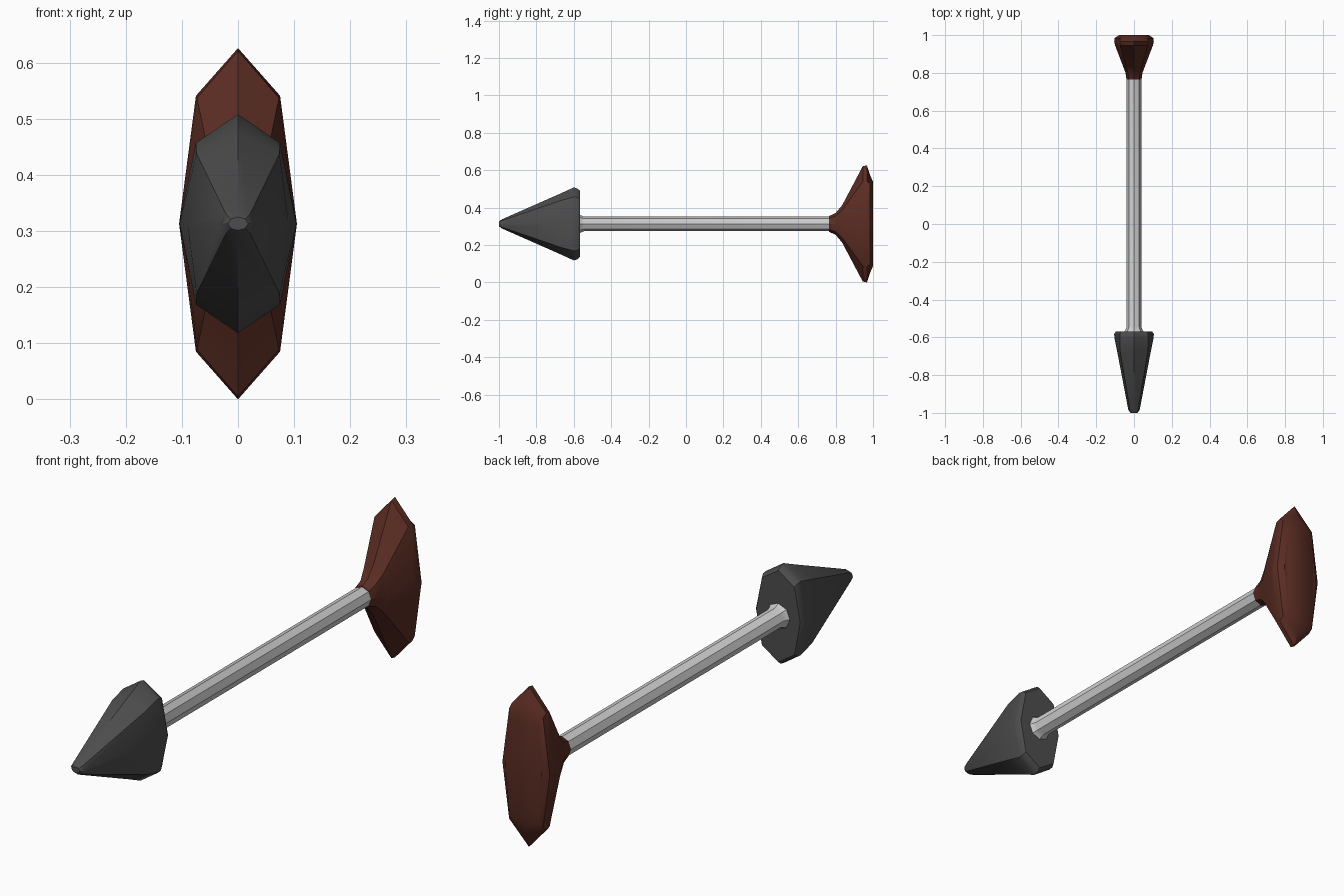
import bpy
import bmesh
import math

cube = bpy.data.objects.get("Cube")
if cube:
    bpy.data.objects.remove(cube, do_unlink=True)

MID = 0.313   # height of the tool's long axis
D = math.sqrt(0.5)


def material(name, color):
    m = bpy.data.materials.new(name)
    m.use_nodes = True
    m.diffuse_color = (*color, 1)
    m.node_tree.nodes["Principled BSDF"].inputs["Base Color"].default_value = (*color, 1)
    return m


def loft(name, rings, mat, angle):
    """Eight-sided loft along y; ring = (y, side radius, top radius[, diagonal x, diagonal z])."""
    bm = bmesh.new()
    loops = []
    for y, rx, rz, *diag in rings:
        dx, dz = diag or (rx * D, rz * D)
        pts = [(rx, 0), (dx, dz), (0, rz), (-dx, dz),
               (-rx, 0), (-dx, -dz), (0, -rz), (dx, -dz)]
        loops.append([bm.verts.new((x, y, MID + z)) for x, z in pts])
    for a, b in zip(loops, loops[1:]):
        for i in range(8):
            j = (i + 1) % 8
            bm.faces.new((a[i], a[j], b[j], b[i]))
    bm.faces.new(loops[0])
    bm.faces.new(loops[-1])
    bmesh.ops.recalc_face_normals(bm, faces=bm.faces)
    mesh = bpy.data.meshes.new(name)
    bm.to_mesh(mesh)
    bm.free()
    mesh.materials.append(mat)
    obj = bpy.data.objects.new(name, mesh)
    bpy.context.collection.objects.link(obj)
    bpy.ops.object.select_all(action='DESELECT')
    obj.select_set(True)
    bpy.context.view_layer.objects.active = obj
    bpy.ops.object.shade_smooth_by_angle(angle=math.radians(angle))
    return obj


steel = material("dark steel", (0.075, 0.075, 0.075))
pole = material("pale grey", (0.6, 0.6, 0.6))
wood = material("red brown", (0.105, 0.026, 0.017))

# Pointed blade with chamfered sides and a flat back
loft("blade", [
    (-1.0, 0.018, 0.012),
    (-0.985, 0.03, 0.024),
    (-0.67, 0.09, 0.163, 0.074, 0.125),
    (-0.6, 0.104, 0.195, 0.075, 0.144),
    (-0.582, 0.105, 0.19, 0.075, 0.142),
    (-0.568, 0.095, 0.178, 0.07, 0.132),
], steel, 35)

# Straight pole with a flared foot where it meets the blade
loft("shaft", [
    (-0.575, 0.056, 0.056),
    (-0.563, 0.046, 0.046),
    (-0.545, 0.039, 0.039),
    (0.78, 0.039, 0.039),
], pole, 30)

# Wide grip flaring out from the pole
loft("grip", [
    (0.765, 0.04, 0.042),
    (0.8, 0.045, 0.058),
    (0.835, 0.058, 0.1, 0.042, 0.074),
    (0.945, 0.1, 0.308, 0.073, 0.224),
    (0.967, 0.105, 0.313, 0.075, 0.228),
    (0.985, 0.102, 0.26, 0.073, 0.215),
    (1.0, 0.078, 0.225, 0.062, 0.185),
], wood, 35)
